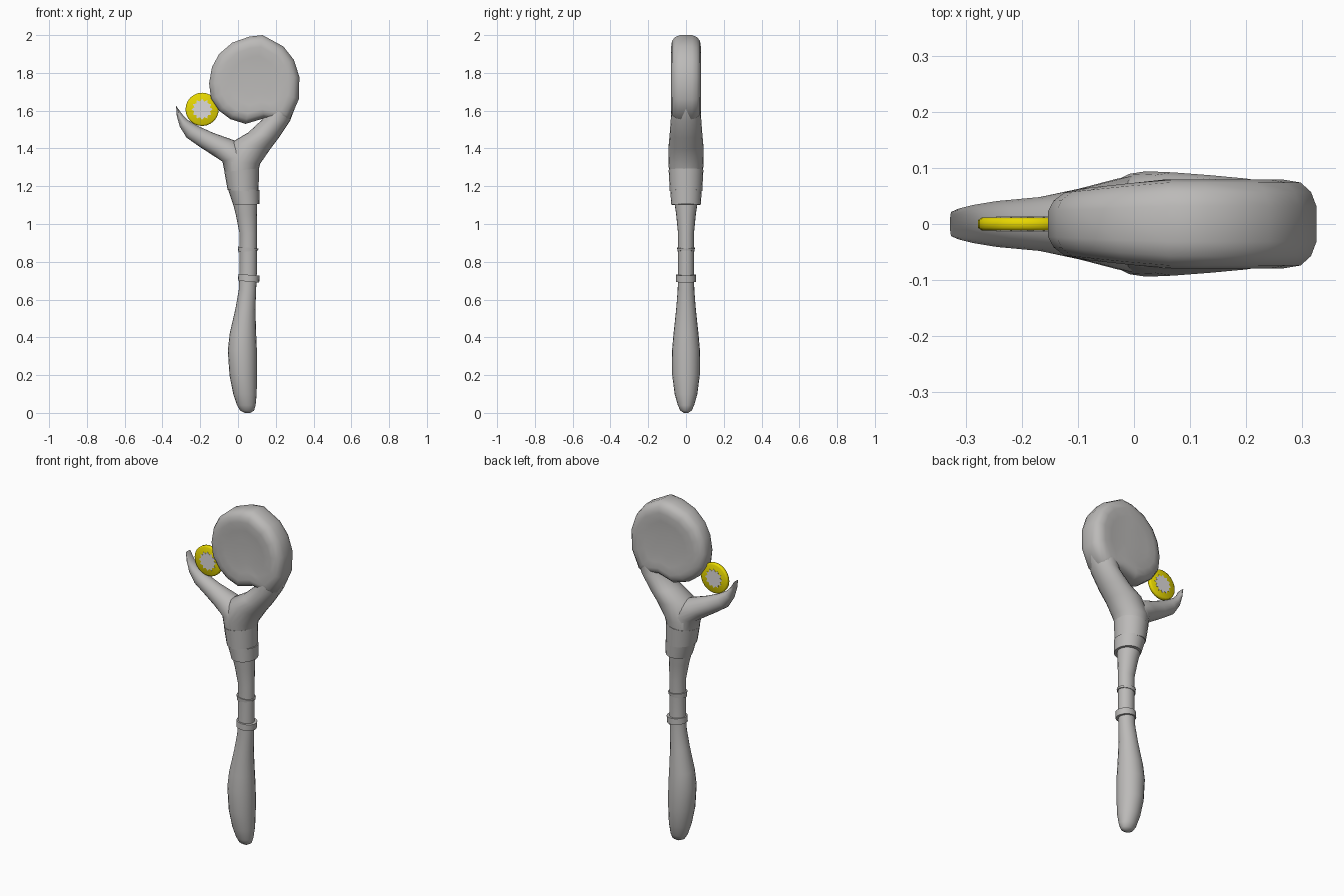
import bpy, bmesh, math

def material(name, col):
    m = bpy.data.materials.new(name)
    m.diffuse_color = (*col, 1)
    return m

grey = material("stone grey", (0.50, 0.49, 0.48))
yellow = material("yellow", (0.80, 0.68, 0.0))
pale = material("pale grey", (0.72, 0.70, 0.70))

def finish(name, bm, mats, angle=40):
    bmesh.ops.recalc_face_normals(bm, faces=bm.faces[:])
    me = bpy.data.meshes.new(name)
    bm.to_mesh(me)
    bm.free()
    for m in mats:
        me.materials.append(m)
    ob = bpy.data.objects.new(name, me)
    bpy.context.collection.objects.link(ob)
    bpy.ops.object.select_all(action='DESELECT')
    ob.select_set(True)
    bpy.context.view_layer.objects.active = ob
    bpy.ops.object.shade_smooth_by_angle(angle=math.radians(angle))
    return ob

def skin(bm, rings):
    for a, b in zip(rings, rings[1:]):
        n = len(a)
        for i in range(n):
            j = (i + 1) % n
            bm.faces.new((a[i], a[j], b[j], b[i]))
    bm.faces.new(rings[0])
    bm.faces.new(rings[-1])

def loft(name, sections, n=20, angle=40):
    """Elliptical rings: each section is (x1, z1, x2, z2, half depth)."""
    bm = bmesh.new()
    rings = []
    for x1, z1, x2, z2, h in sections:
        ring = []
        for i in range(n):
            t = 2 * math.pi * i / n
            c = math.cos(t) / 2
            ring.append(bm.verts.new(((x1 + x2) / 2 + (x2 - x1) * c, h * math.sin(t),
                                      (z1 + z2) / 2 + (z2 - z1) * c)))
        rings.append(ring)
    skin(bm, rings)
    return finish(name, bm, [grey], angle)

def level(rows):
    return [(a, z, b, z, h) for z, a, b, h in rows]

# Handle: swollen grip and slim shaft
loft("handle", level([
    (0.0, 0.035, 0.065, 0.012), (0.012, 0.012, 0.085, 0.03), (0.04, -0.005, 0.093, 0.043),
    (0.10, -0.025, 0.099, 0.06), (0.20, -0.045, 0.10, 0.073), (0.33, -0.054, 0.10, 0.074),
    (0.42, -0.044, 0.096, 0.066), (0.55, -0.014, 0.092, 0.052), (0.65, 0.004, 0.096, 0.044),
    (0.75, 0.009, 0.10, 0.042), (0.95, 0.008, 0.10, 0.042), (1.05, -0.012, 0.10, 0.052),
    (1.17, -0.042, 0.103, 0.07), (1.27, -0.06, 0.105, 0.08)]), angle=55)

# Wrapped bands around the shaft
loft("lower_band", [(0.0, 0.70, 0.112, 0.69, 0.054), (0.002, 0.735, 0.115, 0.727, 0.053)])
loft("middle_band", [(0.002, 0.85, 0.106, 0.86, 0.045), (0.0, 0.88, 0.108, 0.87, 0.047)])
loft("lower_cuff", [(-0.025, 1.10, 0.114, 1.105, 0.078), (-0.055, 1.19, 0.115, 1.18, 0.084)])
loft("upper_cuff", [(-0.055, 1.18, 0.109, 1.17, 0.086), (-0.072, 1.275, 0.111, 1.295, 0.092)])

# Short curved prong on the left of the fork
loft("short_prong", [
    (-0.066, 1.25, 0.10, 1.25, 0.086), (-0.082, 1.33, 0.07, 1.38, 0.085),
    (-0.14, 1.368, -0.02, 1.443, 0.066), (-0.205, 1.41, -0.13, 1.482, 0.048),
    (-0.272, 1.457, -0.215, 1.52, 0.041), (-0.308, 1.515, -0.265, 1.55, 0.034),
    (-0.324, 1.572, -0.297, 1.583, 0.028), (-0.328, 1.627, -0.322, 1.618, 0.022)], angle=55)

# Thick prong that curls up into the head
loft("thick_prong", [
    (-0.066, 1.25, 0.10, 1.25, 0.086), (-0.075, 1.33, 0.118, 1.32, 0.094),
    (-0.03, 1.435, 0.17, 1.395, 0.092), (0.055, 1.485, 0.215, 1.455, 0.087),
    (0.125, 1.55, 0.275, 1.545, 0.081), (0.15, 1.66, 0.315, 1.65, 0.075),
    (0.16, 1.76, 0.315, 1.76, 0.06)], angle=60)

# Rounded flat head: outline stepped inward on both sides
outline = [(0.14, 1.56), (0.22, 1.545), (0.275, 1.555), (0.322, 1.66), (0.325, 1.78),
           (0.295, 1.87), (0.24, 1.94), (0.13, 2.0), (0.06, 1.992), (-0.03, 1.96),
           (-0.10, 1.90), (-0.138, 1.83), (-0.153, 1.745), (-0.143, 1.665), (-0.10, 1.60),
           (-0.04, 1.555), (0.04, 1.53)]
bm = bmesh.new()
cx, cz = 0.09, 1.75
steps = [(0.3, 0.072), (0.55, 0.075), (0.75, 0.079), (0.88, 0.074), (0.96, 0.057), (1.0, 0.032)]
steps = [(s, -h) for s, h in steps] + [(s, h) for s, h in reversed(steps)]
rings = []
for s, h in steps:
    ring = []
    for x, z in outline:
        px, pz = cx + (x - cx) * s, cz + (z - cz) * s
        thin = 0.72 + 0.28 * min(1, max(0, (px + 0.15) / 0.2))
        ring.append(bm.verts.new((px, h * thin, pz)))
    rings.append(ring)
skin(bm, rings)
finish("head", bm, [grey], 60)

# Yellow coin held between prong and head
def coin_ring(bm, r, y, n=24, jag=0):
    return [bm.verts.new((-0.19 + (r - jag * (i % 2)) * math.cos(2 * math.pi * i / n), y,
                          1.607 + (r - jag * (i % 2)) * math.sin(2 * math.pi * i / n)))
            for i in range(n)]

bm = bmesh.new()
skin(bm, [coin_ring(bm, r, y) for r, y in
          [(0.08, -0.012), (0.088, -0.007), (0.088, 0.007), (0.08, 0.012)]])
finish("coin", bm, [yellow], 60)

# Jagged pale centre on both coin faces
bm = bmesh.new()
skin(bm, [coin_ring(bm, 0.056, y, 24, 0.013) for y in (-0.0135, -0.011)])
skin(bm, [coin_ring(bm, 0.056, y, 24, 0.013) for y in (0.011, 0.0135)])
finish("coin_centre", bm, [pale], 30)
